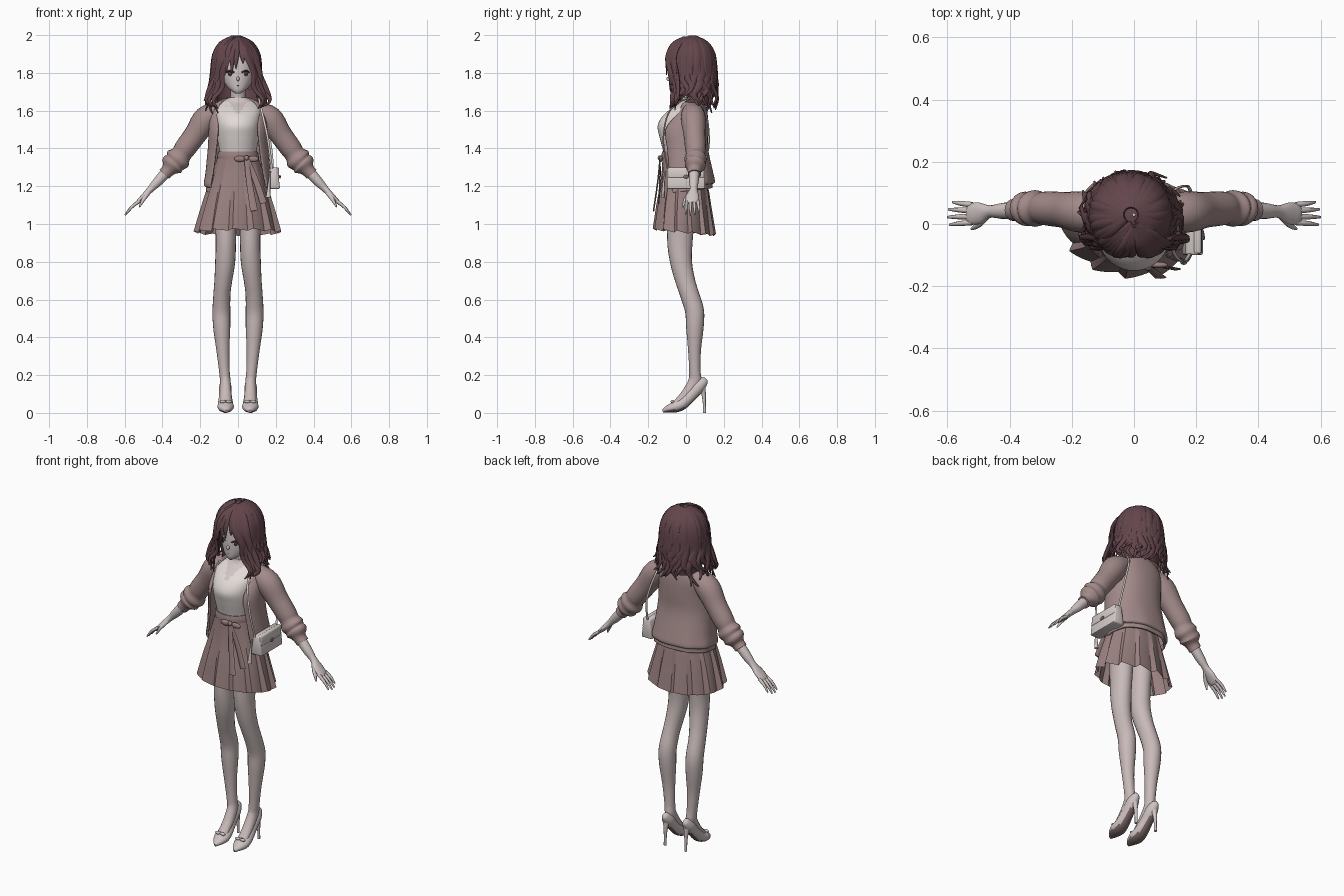
import bpy, bmesh, math, random
from mathutils import Vector
random.seed(7)
sin, cos, rad = math.sin, math.cos, math.radians


def mat(name, r, g, b):
    m = bpy.data.materials.new(name)
    lin = [(c / 255 / 12.92 if c < 11 else ((c / 255 + .055) / 1.055) ** 2.4) for c in (r, g, b)]
    m.diffuse_color = (*lin, 1)
    return m


SKIN = mat("skin", 208, 197, 196)
LEG = mat("stocking", 200, 186, 185)
SHIRT = mat("white_blouse", 226, 218, 215)
CARD = mat("mauve_knit", 163, 139, 138)
SKIRT = mat("mauve_skirt", 154, 129, 128)
HAIR = mat("dark_red_brown", 99, 70, 76)
BAG = mat("pale_leather", 214, 204, 201)
SHOE = mat("shoe_leather", 206, 194, 193)
SOLE = mat("sole", 128, 108, 107)
EYE = mat("eye_dark", 70, 52, 56)


def finish(name, bm, mats, rule=None, angle=50):
    bmesh.ops.recalc_face_normals(bm, faces=bm.faces)
    mats = mats if isinstance(mats, tuple) else (mats,)
    if rule:
        for f in bm.faces:
            f.material_index = rule(f.calc_center_median(), f.normal)
    me = bpy.data.meshes.new(name)
    bm.to_mesh(me)
    bm.free()
    for m in mats:
        me.materials.append(m)
    ob = bpy.data.objects.new(name, me)
    bpy.context.collection.objects.link(ob)
    bpy.ops.object.select_all(action='DESELECT')
    ob.select_set(True)
    bpy.context.view_layer.objects.active = ob
    bpy.ops.object.shade_smooth_by_angle(angle=rad(angle))
    return ob


def smooth(rows, sub):
    # Catmull-Rom interpolation of tuples
    out, n = [], len(rows)
    for i in range(n - 1):
        a, b, c, d = rows[max(i - 1, 0)], rows[i], rows[i + 1], rows[min(i + 2, n - 1)]
        for k in range(sub):
            t = k / sub
            out.append(tuple(.5 * (2 * q + (r - p) * t + (2 * p - 5 * q + 4 * r - s) * t * t
                                   + (3 * q - p - 3 * r + s) * t ** 3) for p, q, r, s in zip(a, b, c, d)))
    return out + [tuple(rows[-1])]


def grid(name, rows, mats, closed=True, cap=True, rule=None, angle=50):
    bm = bmesh.new()
    vs = [[bm.verts.new(c) for c in r] for r in rows]
    n = len(vs[0])
    for a, b in zip(vs, vs[1:]):
        for i in range(n if closed else n - 1):
            j = (i + 1) % n
            bm.faces.new((a[i], a[j], b[j], b[i]))
    if closed and cap:
        bm.faces.new(vs[0])
        bm.faces.new(vs[-1])
    return finish(name, bm, mats, rule, angle)


def shell(name, rows, mats, n=40, is_open=False, cap=True, p=1, sub=4, warp=None, rule=None, angle=50):
    # horizontal rings (z, cy, rx, ry, half angle from the back)
    sp = lambda v: math.copysign(abs(v) ** p, v)
    out = []
    for z, cy, rx, ry, *h in smooth(rows, sub):
        h = rad(min(h[0], 180)) if h else math.pi
        ring = []
        for i in range(n + 1 if is_open else n):
            th = -h + 2 * h * i / n
            v = Vector((rx * sp(sin(th)), cy + ry * sp(cos(th)), z))
            ring.append(warp(th, v) if warp else v)
        out.append(ring)
    return grid(name, out, mats, not is_open, cap, rule, angle)


def sweep(name, pts, mats, ref=(1, 0, 0), n=12, sub=4, rule=None):
    # elliptical tube through (x, y, z, radius along ref, other radius)
    q = smooth(pts, sub)
    pos = [Vector(a[:3]) for a in q]
    ref, rows = Vector(ref), []
    for i, a in enumerate(q):
        t = (pos[min(i + 1, len(q) - 1)] - pos[max(i - 1, 0)]).normalized()
        s = (ref - t * ref.dot(t)).normalized()
        u = t.cross(s)
        rows.append([pos[i] + s * max(a[3], .001) * cos(2 * math.pi * k / n)
                     + u * max(a[4], .001) * sin(2 * math.pi * k / n) for k in range(n)])
    return grid(name, rows, mats, rule=rule)


def blob(name, loc, r, m):
    bm = bmesh.new()
    bmesh.ops.create_uvsphere(bm, u_segments=16, v_segments=10, radius=1)
    for v in bm.verts:
        v.co = Vector((v.co.x * r[0] + loc[0], v.co.y * r[1] + loc[1], v.co.z * r[2] + loc[2]))
    return finish(name, bm, m)


def box(name, loc, d, m, taper=1, bevel=.008):
    bm = bmesh.new()
    bmesh.ops.create_cube(bm, size=1)
    for v in bm.verts:
        k = taper if v.co.z > 0 else 1
        v.co = Vector((v.co.x * d[0] * k + loc[0], v.co.y * d[1] + loc[1], v.co.z * d[2] + loc[2]))
    bmesh.ops.bevel(bm, geom=bm.edges[:], offset=bevel, segments=2, affect='EDGES', profile=.5)
    return finish(name, bm, m)


# head and neck
shell("head", [(1.69, -.06, .012, .015), (1.705, -.05, .034, .035), (1.73, -.027, .06, .062),
               (1.77, -.007, .08, .084), (1.82, .008, .089, .098), (1.88, .018, .092, .1),
               (1.94, .02, .072, .075), (1.965, .02, .03, .035)], SKIN)
shell("neck", [(1.58, .03, .055, .045), (1.65, .027, .04, .04), (1.76, .01, .04, .042)], SKIN, n=24)
blob("nose", (0, -.092, 1.768), (.008, .012, .012), SKIN)
face_y = lambda x: .003 - .094 * math.sqrt(1 - (x / .088) ** 2)
sweep("mouth", [(x, -.087 + abs(x) * .2, 1.733, .002, .003) for x in (-.016, 0, .016)], EYE, (0, 0, 1), 6)
for s in (-1, 1):
    blob("eye", (s * .04, face_y(.04), 1.796), (.014, .004, .012), EYE)
    sweep("eyelash", [(s * x, face_y(x) - .002, z, .004, .003)
                      for x, z in ((.02, 1.802), (.042, 1.812), (.062, 1.801))], EYE, (0, 0, 1), 6)
    blob("ear", (s * .09, .015, 1.79), (.012, .02, .032), SKIN)

# hair cap with open face, falling into a back mass
HC, HR = Vector((-.01, .03, 1.86)), (.122, .122, .132)
cap_rows = [(HC.z + HR[2] * sin(rad(e)), HC.y, HR[0] * cos(rad(e)), HR[1] * cos(rad(e)), h)
            for e, h in ((88, 180), (70, 180), (45, 180), (22, 180), (5, 128), (-18, 118))]
shell("hair_cap", cap_rows + [(1.74, .035, .122, .115, 112), (1.63, .035, .11, .1, 105)], HAIR, is_open=True)

# long wavy locks around sides and back
for i in range(50):
    phi = -128 + 256 * i / 49
    f = rad(phi)
    ref = (cos(f), -sin(f), 0)
    k, w, ph = random.uniform(.99, 1.04), random.uniform(.017, .026), random.uniform(0, 6)
    end, spread = random.uniform(1.58, 1.68), random.uniform(1.05, 1.18) + .14 * abs(sin(f)) * (i % 2)
    pts = []
    for e, wd in ((80, .012), (48, w), (15, w)):
        c = cos(rad(e)) * k
        pts.append((HC.x + HR[0] * c * sin(f), HC.y + HR[1] * c * cos(f), HC.z + HR[2] * sin(rad(e)), wd, .008))
    for j in range(5):
        t = j / 4
        r = 1.04 + (spread - 1.04) * t + .05 * sin(ph + j * 2.1) * t
        a = f + .16 * sin(ph + j * 1.7) * (.3 + t)
        pts.append((HC.x + HR[0] * r * (1 + .1 * t) * sin(a), HC.y + HR[1] * r * cos(a),
                    1.80 + (end - 1.80) * t, w * (1 - .85 * t * t), .012 * (1 - .75 * t)))
    sweep("hair_lock", pts, HAIR, ref, 8, 3)

# parted fringe and front locks
for s in (-1, 1):
    for j in range(5):
        w = j / 4
        q = .008 * sin(j * 2.3 + s)
        sweep("front_lock", [
            (s * .005, 0, 1.988, .012, .006), (s * (.03 + .03 * w), -.067 + .03 * w, 1.95, .018, .008),
            (s * (.052 + .045 * w), -.098 + .035 * w, 1.88, .02, .008),
            (s * (.078 + .04 * w) + q, -.085 + .035 * w, 1.80, .017, .009),
            (s * (.092 + .05 * w) - q, -.072 + .03 * w, 1.72, .015, .01),
            (s * (.125 + .05 * w) + q, -.075 + .03 * w, 1.66, .011, .008),
            (s * (.105 + .05 * w), -.085 + .03 * w, 1.61 + .02 * w, .003, .003)], HAIR, (.8, s * .5, 0), 8, 3)
for x, end in ((-.055, 1.80), (-.03, 1.79), (-.01, 1.82), (.025, 1.85)):
    sweep("fringe", [(0, -.01, 1.988, .01, .006), (x * .6, -.07, 1.955, .016, .007),
                     (x, -.1, 1.89, .015, .007), (x * 1.1, -.103, end, .002, .002)], HAIR, (1, 0, 0), 8, 4)

# torso with V-neck blouse
shell("blouse", [(1.30, -.02, .095, .085), (1.38, -.03, .098, .09), (1.46, -.035, .11, .105),
                 (1.52, -.035, .115, .115), (1.57, -.02, .12, .105), (1.61, 0, .12, .08),
                 (1.645, .02, .09, .05), (1.67, .025, .045, .042)], (SHIRT, SKIN), n=56, sub=6,
      rule=lambda c, n: int(c.z > 1.645 or (c.y < 0 and abs(c.x) < (c.z - 1.575) * .7)))

# open cardigan
def card_warp(th, v):
    low = max(0, min(1, (1.35 - v.z) / .15))
    v.z -= .03 * low * (1 - cos(th)) / 2
    v.xy *= 1 + .012 * low * sin(th * 9)
    return v


card = shell("cardigan", [(1.665, .035, .06, .05, 108), (1.635, .03, .115, .07, 126), (1.58, .02, .143, .09, 134),
                          (1.5, -.01, .15, .122, 138), (1.4, -.008, .155, .12, 135), (1.28, .005, .168, .132, 130),
                          (1.225, .01, .178, .138, 127), (1.215, .01, .166, .126, 127), (1.19, .01, .166, .126, 127)],
             CARD, n=64, is_open=True, p=.88, warp=card_warp)
sol = card.modifiers.new("thickness", 'SOLIDIFY')
sol.thickness, sol.offset = .01, 0

# pleated skirt
def pleat(th, v):
    f = (th * 13 / (2 * math.pi)) % 1
    m = f / .75 if f < .75 else (1 - f) / .25
    d = (1.375 - v.z) / .43
    v.xy *= 1 + .11 * d * (m - .5)
    v.z += .012 * d * m - .015 * d * cos(th)
    return v


shell("skirt", [(1.375, -.03, .1, .096), (1.3, -.02, .125, .106), (1.2, -.01, .155, .125),
                (1.08, -.01, .19, .143), (.95, -.008, .223, .16)], SKIRT, n=104, cap=False, warp=pleat, angle=30)
shell("waistband", [(1.345, -.028, .11, .102), (1.365, -.03, .109, .1), (1.385, -.03, .103, .096)], SKIRT)
blob("bow_knot", (.045, -.138, 1.35), (.013, .012, .014), SKIRT)
for s in (-1, 1):
    blob("bow_loop", (.045 + s * .035, -.132, 1.345), (.03, .01, .016), SKIRT)
sweep("sash_tail", [(.045, -.138, 1.34, .012, .004), (.06, -.15, 1.22, .016, .004),
                    (.085, -.172, 1.07, .02, .004)], SKIRT)
sweep("sash_tail", [(.05, -.138, 1.34, .012, .004), (.095, -.138, 1.23, .016, .004),
                    (.135, -.145, 1.11, .018, .004)], SKIRT)

for s in (-1, 1):
    # sleeves, forearms, hands
    sweep("sleeve", [(s * .09, .035, 1.61, .05, .04), (s * .165, .038, 1.56, .066, .068),
                     (s * .225, .045, 1.475, .058, .06), (s * .28, .05, 1.4, .055, .057),
                     (s * .30, .05, 1.37, .051, .054), (s * .318, .05, 1.345, .059, .068),
                     (s * .335, .05, 1.325, .053, .058), (s * .35, .048, 1.31, .055, .062),
                     (s * .368, .045, 1.287, .038, .038), (s * .39, .045, 1.263, .035, .035)],
          CARD, (0, 1, 0), 20)
    sweep("forearm", [(s * .34, .045, 1.32, .03, .03), (s * .42, .042, 1.23, .026, .026),
                      (s * .462, .04, 1.185, .02, .018), (s * .495, .035, 1.15, .034, .015),
                      (s * .525, .032, 1.12, .034, .012), (s * .535, .032, 1.11, .025, .008)], SKIN, (0, 1, 0), 16)
    for j, length in enumerate((.92, 1, .96, .8)):
        y = .005 + .019 * j
        tip = Vector((.52, y, 1.122)) + Vector((.078, (j - 1.3) * .006, -.075)) * length
        mid = Vector((.52, y, 1.122)).lerp(tip, .5) + Vector((.005, 0, .004))
        sweep("finger", [(s * .52, y, 1.122, .009, .009), (s * mid.x, mid.y, mid.z, .008, .008),
                         (s * tip.x, tip.y, tip.z, .004, .004)], SKIN, (0, 1, 0), 8)
    sweep("thumb", [(s * .475, .025, 1.165, .012, .012), (s * .5, -.002, 1.13, .011, .01),
                    (s * .522, -.016, 1.09, .004, .004)], SKIN, (0, 1, 0), 8)

    # legs and feet
    sweep("leg", [(s * .066, -.02, 1.12, .062, .075), (s * .064, -.032, .92, .054, .068),
                  (s * .068, -.026, .8, .053, .058), (s * .078, -.004, .7, .047, .052),
                  (s * .085, .018, .63, .045, .05), (s * .088, .045, .54, .047, .05),
                  (s * .086, .047, .45, .045, .046), (s * .08, .045, .33, .034, .034),
                  (s * .072, .047, .22, .028, .03), (s * .067, .045, .165, .028, .034),
                  (s * .065, .0, .1, .03, .026), (s * .065, -.05, .052, .03, .018)], LEG, (1, 0, 0), 20)
    # high-heeled shoes
    sweep("shoe", [(s * .062, -.123, .009, .006, .008), (s * .063, -.1, .019, .027, .018),
                   (s * .065, -.06, .031, .043, .03), (s * .066, -.02, .049, .04, .032),
                   (s * .067, .03, .098, .033, .033), (s * .067, .07, .143, .032, .034),
                   (s * .067, .098, .172, .018, .022), (s * .067, .106, .18, .006, .01)],
          (SHOE, SOLE), (1, 0, 0), 20, rule=lambda c, n: int(n.z < -.6))
    sweep("shoe_heel", [(s * .067, .083, .155, .024, .02), (s * .067, .093, .1, .012, .012),
                        (s * .067, .097, .05, .008, .008), (s * .067, .098, 0, .008, .008)], SHOE)
    for d in (-1, 1):
        blob("shoe_bow", (s * .065 + d * .016, -.072, .06), (.016, .009, .009), SHOE)

# shoulder bag
box("bag_body", (.188, 0, 1.242), (.07, .2, .112), BAG, .6)
box("bag_flap", (.204, 0, 1.272), (.03, .19, .056), BAG, .8, .006)
blob("bag_clasp", (.222, 0, 1.25), (.005, .014, .01), SOLE)
sweep("bag_strap", [(.18, -.095, 1.28, .006, .004), (.158, -.12, 1.45, .006, .004),
                    (.125, -.085, 1.6, .006, .004), (.11, .02, 1.665, .006, .004),
                    (.12, .1, 1.6, .006, .004), (.17, .122, 1.43, .006, .004),
                    (.185, .09, 1.28, .006, .004)], BAG, (1, 0, 0), 8, 6)
sweep("bag_tassel", [(.17, -.108, 1.28, .004, .004), (.165, -.118, 1.22, .006, .006),
                     (.16, -.122, 1.14, .012, .01)], BAG, (1, 0, 0), 8)
